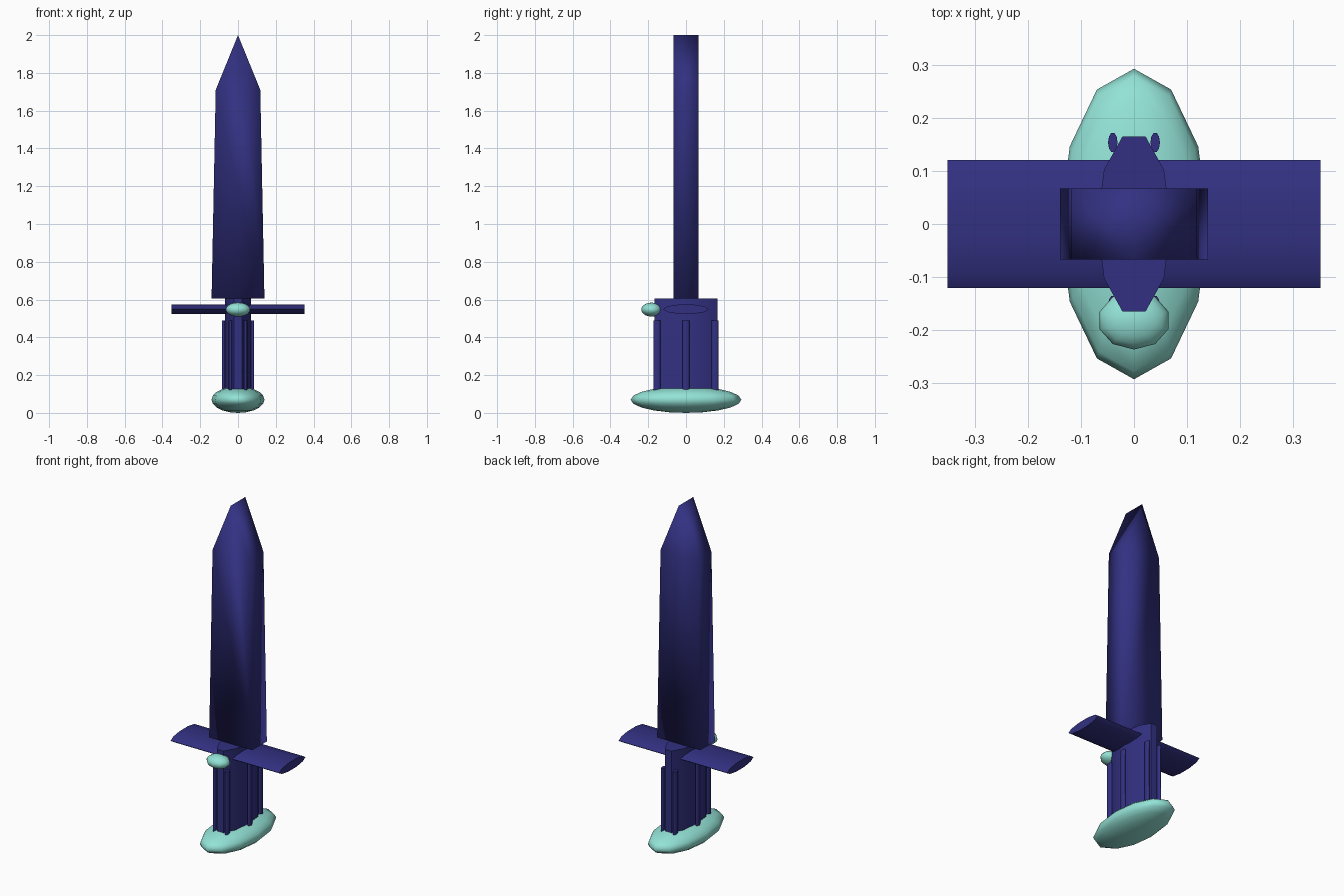
import bpy, bmesh, math
from mathutils import Matrix

if "Cube" in bpy.data.objects:
    bpy.data.objects.remove(bpy.data.objects["Cube"])


def material(name, rgb):
    m = bpy.data.materials.new(name)
    m.diffuse_color = (*rgb, 1)
    m.use_nodes = True
    m.node_tree.nodes["Principled BSDF"].inputs["Base Color"].default_value = m.diffuse_color
    return m


NAVY = material("navy", (0.032, 0.030, 0.22))
MINT = material("mint", (0.29, 0.76, 0.67))


def finish(name, bm, mat, angle):
    bmesh.ops.recalc_face_normals(bm, faces=bm.faces)
    me = bpy.data.meshes.new(name)
    bm.to_mesh(me)
    bm.free()
    me.materials.append(mat)
    ob = bpy.data.objects.new(name, me)
    bpy.context.collection.objects.link(ob)
    bpy.context.view_layer.objects.active = ob
    ob.select_set(True)
    bpy.ops.object.shade_smooth_by_angle(angle=math.radians(angle))
    ob.select_set(False)
    return ob


def prism(name, ring, offset, mat, angle=60):
    """Extrude a closed ring of points along an offset."""
    bm = bmesh.new()
    face = bm.faces.new([bm.verts.new(p) for p in ring])
    ext = bmesh.ops.extrude_face_region(bm, geom=[face], use_keep_orig=True)
    moved = [v for v in ext["geom"] if isinstance(v, bmesh.types.BMVert)]
    bmesh.ops.translate(bm, verts=moved, vec=offset)
    return finish(name, bm, mat, angle)


def oval(n, ra, rb, start=0.0):
    step = 2 * math.pi / n
    return [(ra * math.sin((i + start) * step), rb * math.cos((i + start) * step))
            for i in range(n)]


def ellipsoid(name, centre, radii, sides, rings, turn, mat):
    bm = bmesh.new()
    bmesh.ops.create_uvsphere(bm, u_segments=sides, v_segments=rings, radius=1,
                              matrix=Matrix.Rotation(turn, 4, "Z"))
    bmesh.ops.scale(bm, verts=bm.verts, vec=radii)
    bmesh.ops.translate(bm, verts=bm.verts, vec=centre)
    return finish(name, bm, mat, 80)


# Blade: tapered slab with a pointed tip
outline = [(-0.14, 0.605), (0.14, 0.605), (0.118, 1.71), (0, 2.0), (-0.118, 1.71)]
prism("blade", [(x, -0.067, z) for x, z in outline], (0, 0.134, 0), NAVY, 180)

# Grip: oval column
prism("grip", [(x, y, 0.10) for x, y in oval(10, 0.07, 0.174, 0.5)],
      (0, 0, 0.505), NAVY)

# Ribs around the grip
spots = [(0.077, 0)] + [(0.04, y) for y in (-0.154, 0.154)]
for i, (cx, cy) in enumerate(spots):
    for side in (-1, 1):
        ring = [(side * cx + x, cy + y, 0.11) for x, y in oval(10, 0.009, 0.019, 0.5)]
        prism(f"grip_rib_{i}_{'left' if side < 0 else 'right'}", ring, (0, 0, 0.38), NAVY)

# Crossguard: flat oval bar
prism("crossguard", [(-0.352, y, 0.549 + z) for y, z in oval(10, 0.121, 0.026, 0.5)],
      (0.704, 0, 0), NAVY)

# Pommel and front gem
ellipsoid("pommel", (0, 0, 0.07), (0.14, 0.293, 0.07), 12, 10, 0, MINT)
ellipsoid("gem", (0, -0.182, 0.547), (0.068, 0.055, 0.037), 10, 10, 0, MINT)
